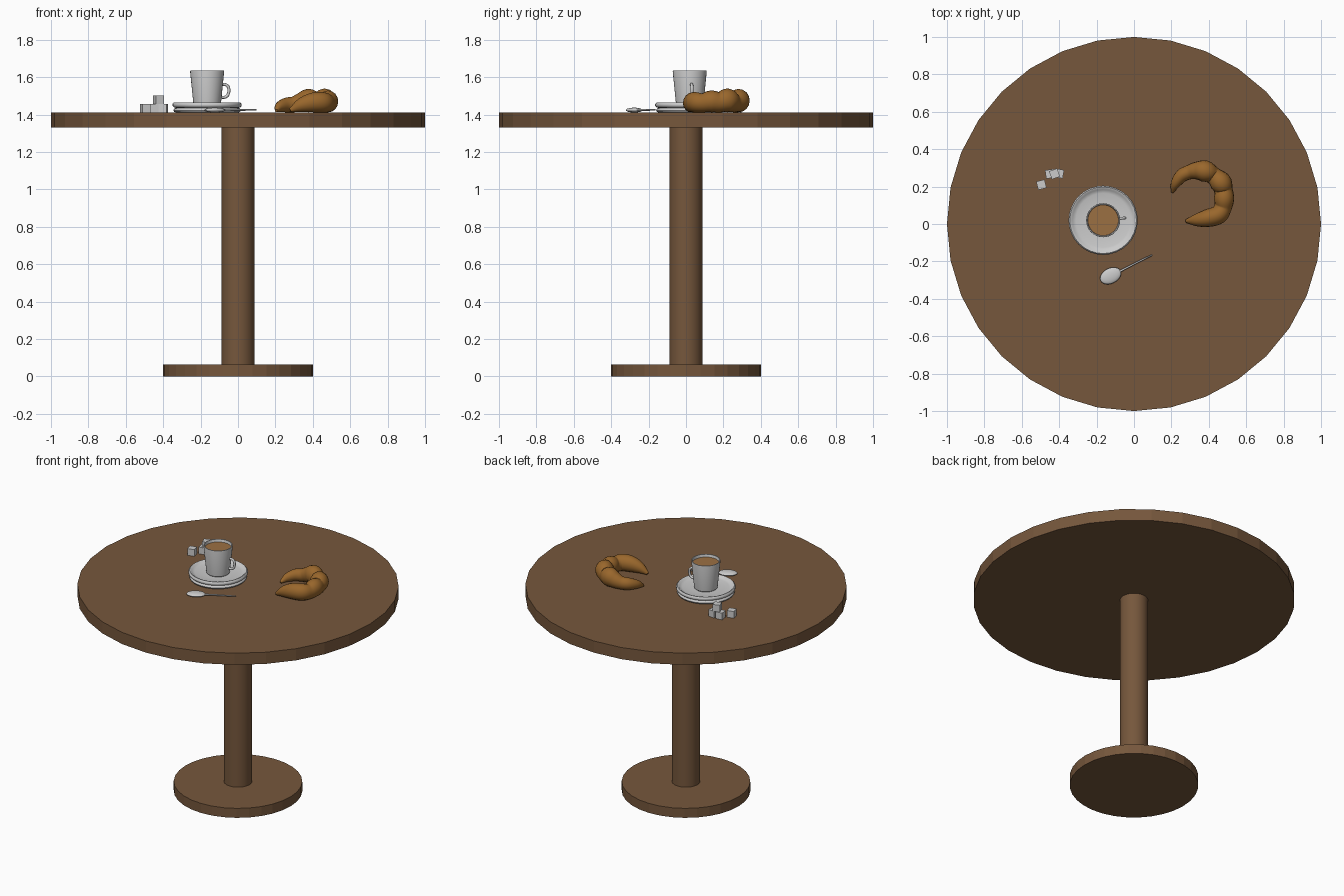
import bpy, bmesh
from math import cos, sin, pi, radians
from mathutils import Vector, Matrix

if "Cube" in bpy.data.objects:
    bpy.data.objects.remove(bpy.data.objects["Cube"])


def material(name, rgb):
    m = bpy.data.materials.new(name)
    m.diffuse_color = (*rgb, 1)
    m.use_nodes = True
    m.node_tree.nodes["Principled BSDF"].inputs["Base Color"].default_value = m.diffuse_color
    return m


wood = material("wood", (0.18, 0.095, 0.045))
pastry = material("pastry", (0.32, 0.135, 0.025))
coffee_brown = material("coffee_brown", (0.33, 0.16, 0.055))


def finish(bm, name, mat=None, smooth=None):
    bmesh.ops.recalc_face_normals(bm, faces=bm.faces)
    me = bpy.data.meshes.new(name)
    bm.to_mesh(me)
    bm.free()
    ob = bpy.data.objects.new(name, me)
    bpy.context.collection.objects.link(ob)
    if mat:
        me.materials.append(mat)
    if smooth:
        bpy.ops.object.select_all(action='DESELECT')
        ob.select_set(True)
        bpy.context.view_layer.objects.active = ob
        bpy.ops.object.shade_smooth_by_angle(angle=radians(smooth))
    return ob


def skin(bm, rings):
    """Bridge successive rings with quads and cap both ends."""
    n = len(rings[0])
    for a, b in zip(rings, rings[1:]):
        for i in range(n):
            j = (i + 1) % n
            bm.faces.new((a[i], a[j], b[j], b[i]))
    bm.faces.new(rings[0])
    bm.faces.new(rings[-1])


def lathe(name, profile, center=(0, 0), sides=32, mat=None, smooth=None):
    bm = bmesh.new()
    rings = [[bm.verts.new((center[0] + r * cos(2 * pi * i / sides),
                            center[1] + r * sin(2 * pi * i / sides), z))
              for i in range(sides)] for r, z in profile]
    skin(bm, rings)
    return finish(bm, name, mat, smooth)


def tube(name, pts, ref, sides=12, steps=5, stretch=1.0, mat=None):
    """Sweep a circle along a spline through (x, y, z, radius) points."""
    p = [Vector(q) for q in pts]
    p = [2 * p[0] - p[1]] + p + [2 * p[-1] - p[-2]]
    path = []
    for a, b, c, d in zip(p, p[1:], p[2:], p[3:]):
        for k in range(steps):
            t = k / steps
            path.append(0.5 * (2 * b + (c - a) * t + (2 * a - 5 * b + 4 * c - d) * t * t
                               + (3 * b - a - 3 * c + d) * t ** 3))
    path.append(p[-2])
    bm = bmesh.new()
    rings = []
    for i, q in enumerate(path):
        tan = path[min(i + 1, len(path) - 1)].xyz - path[max(i - 1, 0)].xyz
        side = tan.cross(ref).normalized()
        up = side.cross(tan).normalized()
        rings.append([bm.verts.new(q.xyz + q.w * (side * cos(2 * pi * k / sides)
                                                  + up * stretch * sin(2 * pi * k / sides)))
                      for k in range(sides)])
    skin(bm, rings)
    return finish(bm, name, mat, 50)


# Table
lathe("table_base", [(0.4, 0), (0.4, 0.065)], mat=wood)
lathe("table_column", [(0.088, 0.065), (0.088, 1.33)], mat=wood, smooth=30)
lathe("table_top", [(1, 1.33), (1, 1.41)], mat=wood)

# Saucer, cup and coffee
C = (-0.165, 0.02)
lathe("saucer", [(0.165, 1.41), (0.176, 1.415), (0.18, 1.423), (0.176, 1.432), (0.168, 1.436),
                 (0.178, 1.439), (0.185, 1.446), (0.185, 1.457), (0.178, 1.464), (0.170, 1.462),
                 (0.163, 1.454), (0.145, 1.449), (0.08, 1.446)], C, smooth=50)
lathe("cup", [(0.066, 1.446), (0.073, 1.452), (0.091, 1.63), (0.090, 1.636), (0.085, 1.636),
              (0.083, 1.63), (0.068, 1.465)], C, smooth=40)
lathe("coffee", [(0.0815, 1.61), (0.0825, 1.618)], C, mat=coffee_brown)

yaw = radians(6)
out = Vector((cos(yaw), sin(yaw), 0))
handle = [(0.08, 1.56), (0.1, 1.56), (0.114, 1.547), (0.117, 1.525),
          (0.11, 1.503), (0.095, 1.493), (0.072, 1.493)]
tube("cup_handle", [(C[0] + out.x * r, C[1] + out.y * r, z, 0.008) for r, z in handle],
     Vector((-out.y, out.x, 0)), sides=10)

# Spoon: flattened bowl and thin stem
bm = bmesh.new()
place = (Matrix.Translation((-0.125, -0.277, 1.424)) @ Matrix.Rotation(radians(27), 4, 'Z')
         @ Matrix.Diagonal((0.06, 0.041, 0.013, 1)))
bmesh.ops.create_uvsphere(bm, u_segments=24, v_segments=12, radius=1, matrix=place)
finish(bm, "spoon_bowl", smooth=60)
tube("spoon_stem", [(-0.085, -0.258, 1.424, 0.006), (0.0, -0.214, 1.425, 0.005),
                    (0.098, -0.165, 1.425, 0.004)], Vector((0, 0, 1)), sides=8)

# Sugar cubes
S = 0.046
for i, (x, y, z, deg) in enumerate([(-0.495, 0.21, 0, 14), (-0.45, 0.268, 0, 8),
                                    (-0.4, 0.27, 0, -10), (-0.425, 0.268, 1, 20)]):
    bm = bmesh.new()
    bmesh.ops.create_cube(bm, size=S, matrix=Matrix.Translation((x, y, 1.41 + S * (z + 0.5)))
                          @ Matrix.Rotation(radians(deg), 4, 'Z'))
    finish(bm, f"sugar_cube_{i + 1}")

# Croissant: crescent with swelling rolls
rolls = [(0.205, 0.17, 0.008), (0.222, 0.215, 0.026), (0.255, 0.258, 0.036), (0.295, 0.277, 0.039),
         (0.335, 0.285, 0.048), (0.38, 0.282, 0.058), (0.425, 0.258, 0.047), (0.463, 0.222, 0.059),
         (0.478, 0.18, 0.05), (0.482, 0.135, 0.054), (0.476, 0.09, 0.047), (0.452, 0.05, 0.05),
         (0.395, 0.032, 0.048), (0.335, 0.021, 0.034), (0.28, 0.016, 0.01)]
tube("croissant", [(x, y, 1.412 + 1.08 * r, r) for x, y, r in rolls],
     Vector((0, 0, 1)), sides=16, stretch=1.08, mat=pastry)
